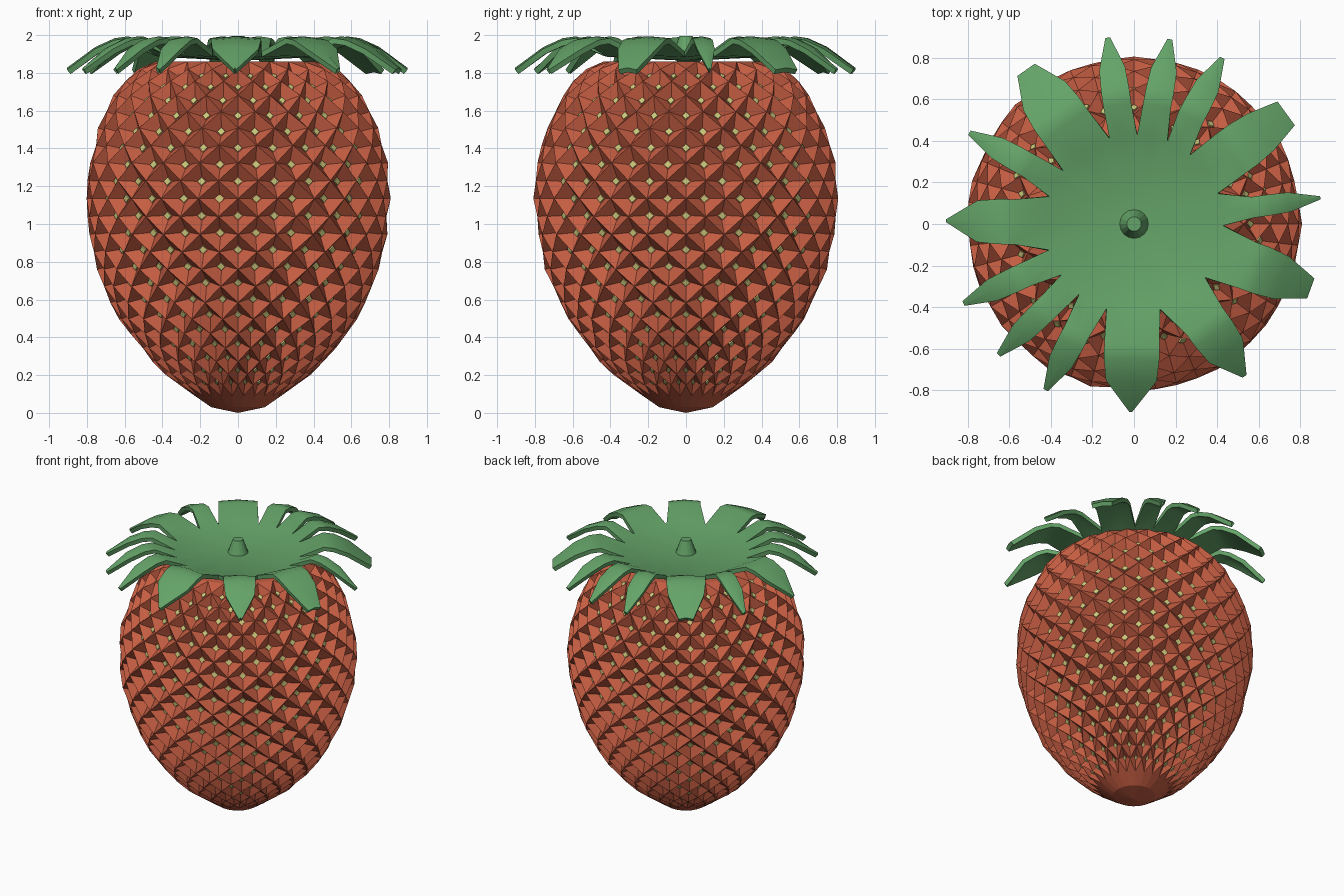
import bpy, bmesh, random
from math import sin, cos, radians, pi, hypot
from mathutils import Vector

if "Cube" in bpy.data.objects:
    bpy.data.objects.remove(bpy.data.objects["Cube"])

random.seed(4)


def material(name, rgb):
    m = bpy.data.materials.new(name)
    m.diffuse_color = (*rgb, 1)
    m.use_nodes = True
    m.node_tree.nodes["Principled BSDF"].inputs["Base Color"].default_value = m.diffuse_color
    return m


def finish(bm, name, mat):
    bmesh.ops.recalc_face_normals(bm, faces=bm.faces)
    me = bpy.data.meshes.new(name)
    bm.to_mesh(me)
    bm.free()
    me.materials.append(mat)
    ob = bpy.data.objects.new(name, me)
    bpy.context.collection.objects.link(ob)
    return ob


def polar(r, a, z):
    return Vector((r * cos(a), r * sin(a), z))


red = material("red flesh", (0.56, 0.11, 0.055))
green = material("leaf green", (0.13, 0.37, 0.14))
yellow = material("seed yellow", (0.6, 0.58, 0.2))

# Fruit silhouette (radius, height), resampled evenly into rows
profile = [(.23, .09), (.38, .2), (.49, .31), (.63, .5), (.73, .72), (.785, .93),
           (.805, 1.12), (.79, 1.32), (.74, 1.5), (.65, 1.69), (.55, 1.81), (.44, 1.86)]
lengths = [hypot(b[0] - a[0], b[1] - a[1]) for a, b in zip(profile, profile[1:])]


def along(t):
    d = t * sum(lengths)
    for (a, b), seg in zip(zip(profile, profile[1:]), lengths):
        if d <= seg + 1e-6:
            f = d / seg
            return a[0] + (b[0] - a[0]) * f, a[1] + (b[1] - a[1]) * f
        d -= seg
    return profile[-1]


ROWS, STEPS = 22, 48
rows = [along(j / ROWS) for j in range(ROWS + 1)]
body, seeds = bmesh.new(), bmesh.new()

# Ridge points on a staggered lattice, slightly uneven
grid = {}
for j, (r, z) in enumerate(rows):
    for k in range(STEPS):
        if (k + j) % 2:
            rough = random.uniform(-.008, .008) if 1 < j < ROWS - 1 else 0
            grid[k, j] = body.verts.new(polar(r + rough, 2 * pi * k / STEPS - pi / 2, z))

# Diamond cells, each sunk into a pit holding a seed
for j in range(ROWS + 1):
    for k in range(STEPS):
        if (k + j) % 2:
            continue
        left, right = grid[(k - 1) % STEPS, j], grid[(k + 1) % STEPS, j]
        if j in (0, ROWS):
            body.faces.new((left, right, grid[k, 1 if j == 0 else ROWS - 1]))
            continue
        ring = [left, grid[k, j - 1], right, grid[k, j + 1]]
        a = 2 * pi * k / STEPS - pi / 2
        dr, dz = rows[j + 1][0] - rows[j - 1][0], rows[j + 1][1] - rows[j - 1][1]
        n = polar(dz, a, -dr).normalized()
        c = sum((v.co for v in ring), Vector()) / 4
        width = (right.co - left.co).length
        floor = c - n * min(.055, width * .3)
        inner = [body.verts.new(floor + (v.co - c) * .28) for v in ring]
        for i in range(4):
            m = (i + 1) % 4
            body.faces.new((ring[i], ring[m], inner[m], inner[i]))
        body.faces.new(inner)
        # Flat diamond seed with a low rim
        top, base = ([seeds.verts.new(floor + n * h + (v.co - c) * .22) for v in ring]
                     for h in (.008, -.004))
        seeds.faces.new(top)
        seeds.faces.new(base)
        for i in range(4):
            m = (i + 1) % 4
            seeds.faces.new((top[i], top[m], base[m], base[i]))

# Smooth fruit tip and flat crown under the leaves
low = [grid[k, 0] for k in range(1, STEPS, 2)]
mid = [body.verts.new(Vector((v.co.x * .62, v.co.y * .62, .03))) for v in low]
point = body.verts.new((0, 0, 0))
for i in range(len(low)):
    m = (i + 1) % len(low)
    body.faces.new((low[i], low[m], mid[m], mid[i]))
    body.faces.new((mid[i], mid[m], point))
body.faces.new([grid[k, ROWS] for k in range(STEPS) if (k + ROWS) % 2])
finish(body, "fruit_body", red)
finish(seeds, "seeds", yellow)

# Leaf crown: (tip angle, half width, notch angle before the leaf, blunt tip half width)
leaves = [(8, .05, -1, .005), (36, .12, 20, .07), (62, .065, 51, .01), (79, .068, 68, .01),
          (98, .068, 88, .01), (125, .135, 106, .05), (151, .06, 143, .01),
          (179, .11, 162, .005), (205, .06, 197, .01), (224, .06, 215, .01),
          (242, .065, 232, .01), (269, .135, 252, .005), (306, .11, 287, .01),
          (340, .12, 323, .05)]
bm = bmesh.new()
hub = bm.verts.new((0, 0, 1.885))
notch = [bm.verts.new(polar(.43, radians(l[2]), 1.905)) for l in leaves]
for i, (deg, half, _, blunt) in enumerate(leaves):
    a, b = notch[i], notch[(i + 1) % len(leaves)]
    ang = radians(deg)
    side = Vector((-sin(ang), cos(ang), 0))
    root = bm.verts.new(polar(.43, ang, 1.91))
    bm.faces.new((hub, a, root))
    bm.faces.new((hub, root, b))
    prev = (a, root, b)
    for r, z, w in ((.58, 1.985, half * .98), (.65, 1.975, half * .98),
                    (.75, 1.93, half * .9), (.9, 1.82, blunt)):
        mid_pt = polar(r, ang, z)
        cur = [bm.verts.new(mid_pt + side * w * f - Vector((0, 0, .01 * abs(f))))
               for f in (-1, 0, 1)]
        for q in (0, 1):
            bm.faces.new((prev[q], cur[q], cur[q + 1], prev[q + 1]))
        prev = cur
crown = finish(bm, "leaf_crown", green)
if crown.data.polygons[0].normal.z < 0:
    crown.data.flip_normals()
thick = crown.modifiers.new("thickness", 'SOLIDIFY')
thick.thickness = .03
thick.offset = -.4
bpy.context.view_layer.objects.active = crown
crown.select_set(True)
bpy.ops.object.modifier_apply(modifier=thick.name)
bpy.ops.object.shade_smooth_by_angle(angle=radians(50))

# Stem stub
bpy.ops.mesh.primitive_cone_add(vertices=16, radius1=.077, radius2=.035, depth=.12,
                                location=(0, 0, 1.935))
stem = bpy.context.object
stem.name = "stem"
stem.data.materials.append(green)
